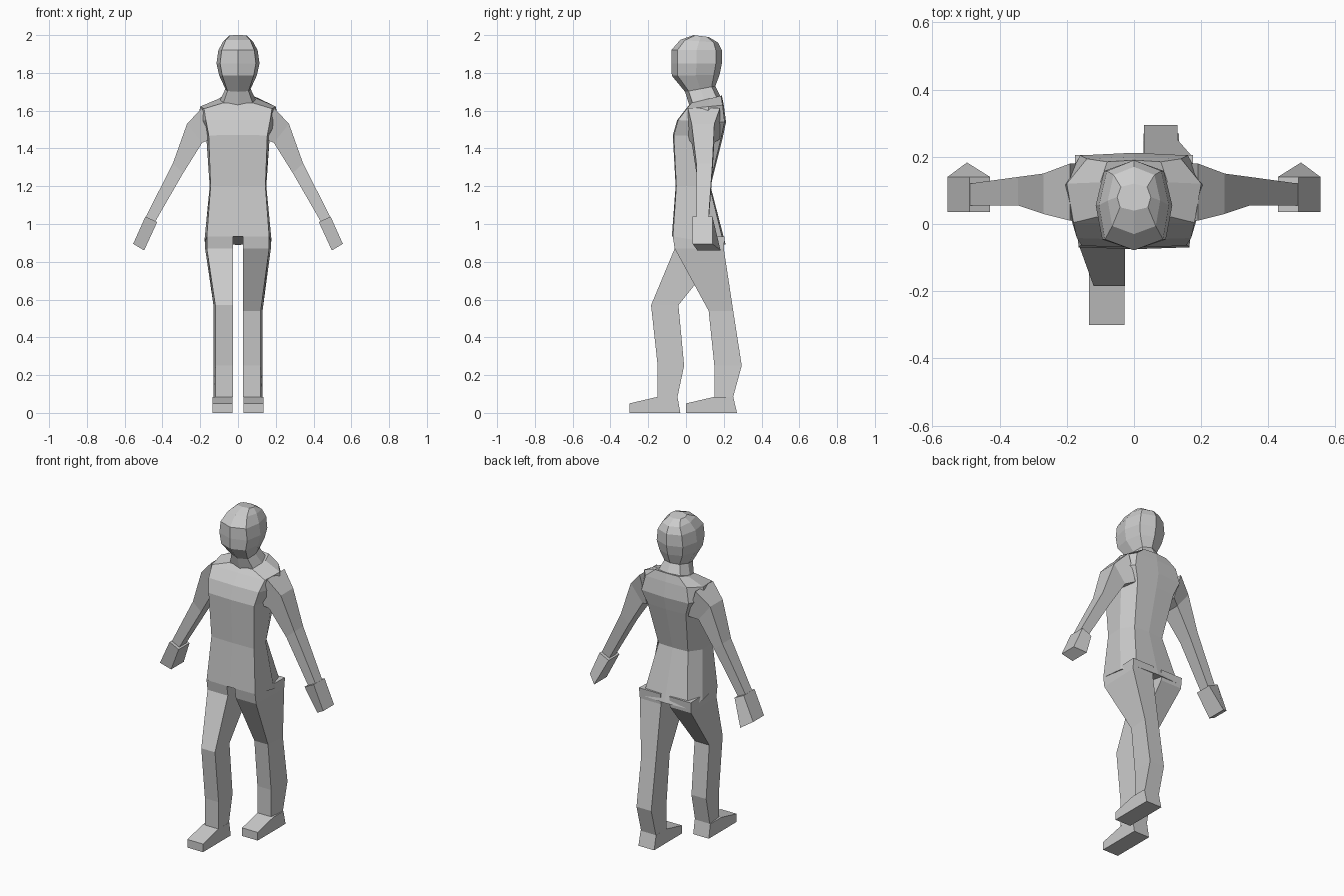
import bpy, bmesh


def loft(name, rings):
    """Skin a list of equal-length closed rings and cap both ends."""
    bm = bmesh.new()
    rows = [[bm.verts.new(p) for p in ring] for ring in rings]
    n = len(rows[0])
    for a, b in zip(rows, rows[1:]):
        for i in range(n):
            j = (i + 1) % n
            bm.faces.new((a[i], a[j], b[j], b[i]))
    bm.faces.new(rows[0])
    bm.faces.new(rows[-1])
    bmesh.ops.recalc_face_normals(bm, faces=bm.faces)
    me = bpy.data.meshes.new(name)
    bm.to_mesh(me)
    bm.free()
    ob = bpy.data.objects.new(name, me)
    bpy.context.collection.objects.link(ob)
    return ob


def body_ring(zf, zb, yf, yb, widths, fracs):
    """Symmetric 8-point ring: front middle, corner, side, corner, back middle."""
    half = []
    for w, t in zip((0, *widths, 0), (0, *fracs, 1)):
        half.append((w, yf + (yb - yf) * t, zf + (zb - zf) * t))
    return half + [(-x, y, z) for x, y, z in half[-2:0:-1]]


# Torso: front z, back z, front y, back y, half widths (front, side, back)
torso = [
    (0.935, 0.89, -0.075, 0.21, (0.165, 0.178, 0.15)),
    (1.20, 1.20, -0.055, 0.13, (0.145, 0.15, 0.10)),
    (1.47, 1.46, -0.07, 0.195, (0.155, 0.168, 0.13)),
    (1.55, 1.54, -0.047, 0.212, (0.17, 0.215, 0.16)),
    (1.61, 1.63, 0.00, 0.20, (0.18, 0.20, 0.14)),
    (1.64, 1.68, 0.025, 0.19, (0.08, 0.10, 0.08)),
]
loft("torso", [body_ring(*r, (0.02, 0.6, 0.97)) for r in torso])

# Neck and head
head = [
    (1.62, 1.67, 0.02, 0.185, 0.10),
    (1.70, 1.73, -0.005, 0.155, 0.067),
    (1.785, 1.79, -0.075, 0.178, 0.10),
    (1.85, 1.85, -0.078, 0.19, 0.114),
    (1.92, 1.92, -0.078, 0.19, 0.104),
    (1.975, 1.96, -0.03, 0.17, 0.078),
    (2.0, 1.99, 0.04, 0.12, 0.05),
]
loft("head", [body_ring(zf, zb, yf, yb, (0.83 * w, w, 0.78 * w), (0.12, 0.5, 0.88))
              for zf, zb, yf, yb, w in head])

# Arms: inner x z, outer x z, front y, back y
arm = [
    (0.14, 1.45, 0.19, 1.615, 0.01, 0.18),
    (0.19, 1.43, 0.27, 1.53, 0.03, 0.15),
    (0.29, 1.27, 0.345, 1.32, 0.055, 0.14),
    (0.44, 1.01, 0.49, 1.035, 0.055, 0.12),
]
for side, s in (("right", -1), ("left", 1)):
    loft(side + "_arm", [[(s * xi, y0, zi), (s * xo, y0, zo), (s * xo, y1, zo), (s * xi, y1, zi)]
                         for xi, zi, xo, zo, y0, y1 in arm])
    # Hand: wedge with its inner lower edge pushed back
    loft(side + "_hand", [
        [(s * 0.428, 0.035, 1.01), (s * 0.49, 0.035, 1.04), (s * 0.49, 0.14, 1.04), (s * 0.428, 0.14, 1.01)],
        [(s * 0.497, 0.06, 0.86), (s * 0.555, 0.035, 0.895), (s * 0.555, 0.14, 0.895), (s * 0.497, 0.183, 0.86)],
    ])

# Legs in stride: front y, back y, z, outer x at front and back; knee height differs
strides = {
    "right": (-1, 0.57, (-0.185, -0.04), (-0.15, -0.01), (-0.15, -0.045)),
    "left": (1, 0.54, (0.12, 0.25), (0.15, 0.295), (0.15, 0.25)),
}
for side, (s, knee_z, knee, calf, ankle) in strides.items():
    leg = [
        (-0.07, 0.205, 0.935, 0.165, 0.176),
        (-0.06, 0.20, 0.87, 0.165, 0.174),
        (*knee, knee_z, 0.12, 0.13),
        (*calf, 0.25, 0.12, 0.13),
        (*ankle, 0.085, 0.12, 0.13),
    ]
    loft(side + "_leg", [[(s * 0.027, yf, z), (s * xf, yf, z), (s * xb, yb, z), (s * 0.03, yb, z)]
                         for yf, yb, z, xf, xb in leg])
    # Foot: side profile extruded across its width
    toe = ankle[0] - 0.15
    profile = [(ankle[0], 0.085), (toe, 0.05), (toe, 0), (toe + 0.27, 0), (ankle[1], 0.085)]
    loft(side + "_foot", [[(s * x, y, z) for y, z in profile] for x in (0.028, 0.134)])
